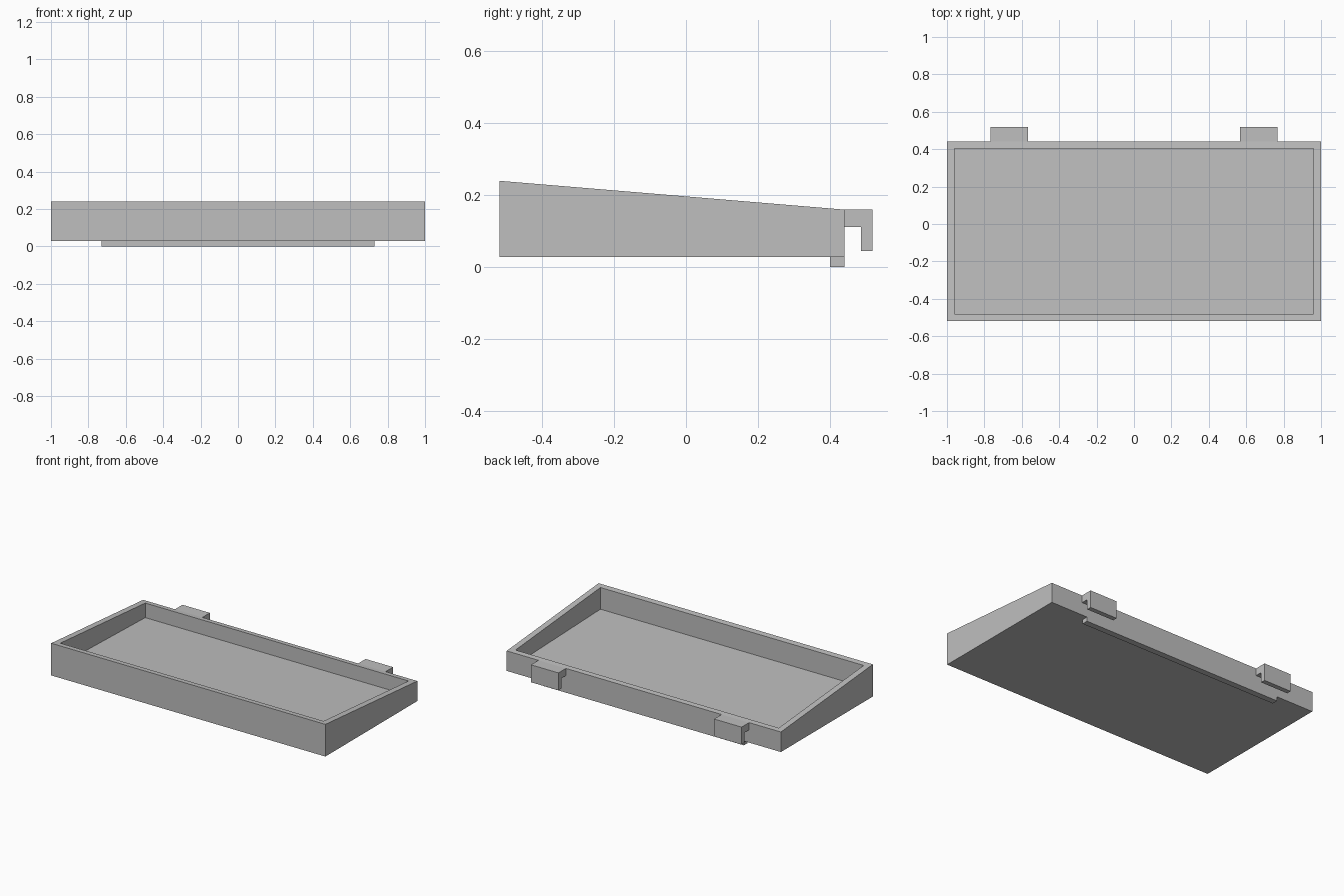
import bpy
import bmesh

cube = bpy.data.objects.get("Cube")
if cube:
    bpy.data.objects.remove(cube, do_unlink=True)

grey = bpy.data.materials.new("light grey")
grey.use_nodes = True
colour = (0.52, 0.52, 0.52, 1)
grey.diffuse_color = colour
grey.node_tree.nodes["Principled BSDF"].inputs["Base Color"].default_value = colour


def extrude_profile(name, profile, x0, x1):
    """Solid made from a (y, z) side profile swept from x0 to x1."""
    bm = bmesh.new()
    face = bm.faces.new([bm.verts.new((x0, y, z)) for y, z in profile])
    swept = bmesh.ops.extrude_face_region(bm, geom=[face])["geom"]
    moved = [v for v in swept if isinstance(v, bmesh.types.BMVert)]
    bmesh.ops.translate(bm, verts=moved, vec=(x1 - x0, 0, 0))
    bmesh.ops.recalc_face_normals(bm, faces=bm.faces[:])
    mesh = bpy.data.meshes.new(name)
    bm.to_mesh(mesh)
    bm.free()
    mesh.materials.append(grey)
    obj = bpy.data.objects.new(name, mesh)
    bpy.context.collection.objects.link(obj)
    return obj


FRONT, BACK, BASE = -0.518, 0.44, 0.028

# Wedge-shaped tray body, lower at the back
tray = extrude_profile("tray", [(FRONT, BASE), (BACK, BASE), (BACK, 0.16), (FRONT, 0.24)], -1, 1)

# Hollow with upright walls and a gently sloping floor
cutter = extrude_profile("tray_cutter", [(-0.48, 0.094), (0.405, 0.067), (0.405, 0.4), (-0.48, 0.4)], -0.96, 0.96)
cutter.hide_render = True
cutter.hide_viewport = True
cut = tray.modifiers.new("hollow", "BOOLEAN")
cut.operation = "DIFFERENCE"
cut.solver = "EXACT"
cut.object = cutter

# Locating strip under the back edge
extrude_profile("bottom_strip", [(0.4, 0), (BACK, 0), (BACK, BASE), (0.4, BASE)], -0.73, 0.73)

# Pair of downward hooks on the back wall
hook = [(BACK, 0.16), (0.518, 0.16), (0.518, 0.045), (0.487, 0.045), (0.487, 0.112), (BACK, 0.112)]
for side, centre in (("right", -0.668), ("left", 0.668)):
    extrude_profile(side + "_hook", hook, centre - 0.1, centre + 0.1)
